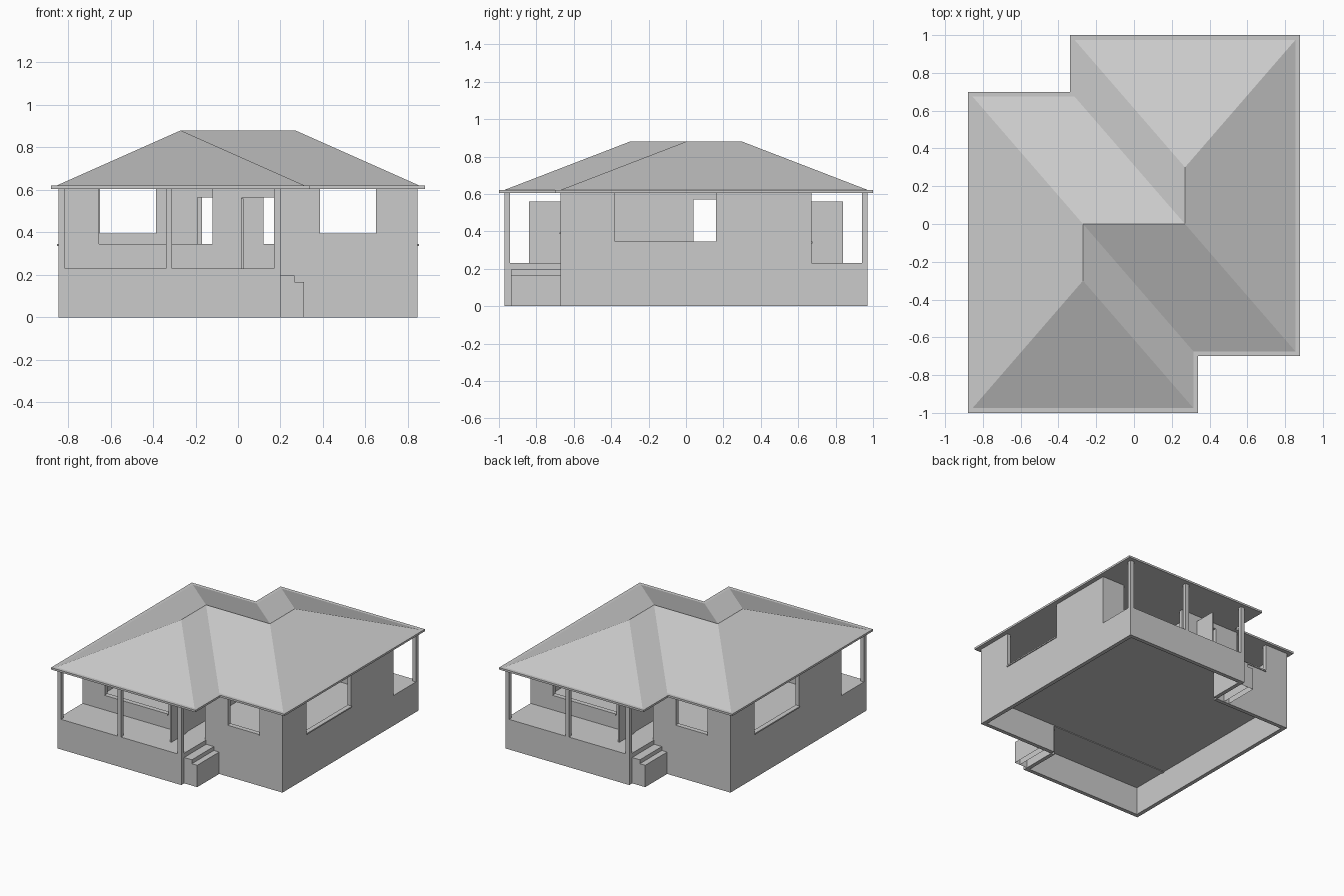
import bpy, bmesh
from mathutils import Matrix

cube = bpy.data.objects.get("Cube")
if cube:
    bpy.data.objects.remove(cube, do_unlink=True)

# One plain plaster grey for the whole house
grey = bpy.data.materials.new("plaster grey")
grey.use_nodes = True
colour = (0.6, 0.6, 0.6, 1)
grey.diffuse_color = colour
grey.node_tree.nodes["Principled BSDF"].inputs["Base Color"].default_value = colour

T = 0.03                              # wall and post thickness
HX, HY, PY = 0.845, 0.67, 0.97        # house half width, half depth, porch edge
PX = 0.20                             # end of the porch
FLOOR, EAVE, SILL = 0.23, 0.605, 0.345


def add_object(name, bm):
    bmesh.ops.recalc_face_normals(bm, faces=bm.faces)
    mesh = bpy.data.meshes.new(name)
    bm.to_mesh(mesh)
    bm.free()
    mesh.materials.append(grey)
    obj = bpy.data.objects.new(name, mesh)
    bpy.context.collection.objects.link(obj)
    return obj


def add_pair(name, bm):
    """One copy at the front and one turned half way round for the back."""
    front = add_object("front_" + name, bm)
    back = bpy.data.objects.new("back_" + name, front.data)
    back.matrix_world = Matrix.Rotation(3.14159265, 4, "Z")
    bpy.context.collection.objects.link(back)


def box(bm, x0, x1, y0, y1, z0, z1):
    size = Matrix.Diagonal((x1 - x0, y1 - y0, z1 - z0, 1))
    place = Matrix.Translation(((x0 + x1) / 2, (y0 + y1) / 2, (z0 + z1) / 2))
    bmesh.ops.create_cube(bm, size=1, matrix=place @ size)


def wall(bm, start, end, face, z0, openings=(), along_y=False):
    """Wall with openings (from, to, bottom, top), ordered along its length."""
    def piece(a, b, low, high, d0=face, d1=face + T):
        if b - a < 0.001 or high - low < 0.001:
            return
        if along_y:
            box(bm, d0, d1, a, b, low, high)
        else:
            box(bm, a, b, d0, d1, low, high)

    at = start
    for a, b, low, high in openings:
        piece(at, a, z0, EAVE)
        piece(a, b, z0, low)
        piece(a, b, high, EAVE)
        if low > FLOOR:               # thin projecting window sill
            out = 0.007
            if face > 0:
                piece(a, b, low - 0.01, low, face, face + T + out)
            else:
                piece(a, b, low - 0.01, low, face - out, face + T)
        at = b
    piece(at, end, z0, EAVE)


def prism(bm, points, z0, z1):
    face = bm.faces.new([bm.verts.new((x, y, z0)) for x, y in points])
    top = bmesh.ops.extrude_face_region(bm, geom=[face])["geom"]
    verts = [v for v in top if isinstance(v, bmesh.types.BMVert)]
    bmesh.ops.translate(bm, verts=verts, vec=(0, 0, z1 - z0))


# Wall behind the porch, with its long window and doorway
bm = bmesh.new()
wall(bm, -HX + T, PX, -HY, FLOOR - 0.02,
     [(-0.655, -0.12, SILL, EAVE), (0.02, 0.19, FLOOR, 0.565)])
add_pair("porch_wall", bm)

# Wall beside the porch, with a small window
bm = bmesh.new()
wall(bm, PX, HX - T, -HY, 0, [(0.385, 0.65, 0.395, EAVE)])
add_pair("room_wall", bm)

# Side wall with a long window
bm = bmesh.new()
wall(bm, -HY, HY, HX - T, 0, [(-0.38, 0.16, SILL, EAVE)], along_y=True)
add_pair("side_wall", bm)

# Partition with an inner doorway
bm = bmesh.new()
wall(bm, -HY + T, HY - T, -T / 2, FLOOR, [(0.04, 0.21, FLOOR, 0.57)], along_y=True)
add_object("partition_wall", bm)

# House floor, raised above the hollow base
bm = bmesh.new()
box(bm, -HX + T, HX - T, -HY + T, HY - T, FLOOR - 0.015, FLOOR)
add_object("house_floor", bm)

# Porch base walls and deck
bm = bmesh.new()
box(bm, -HX, PX, -PY, -PY + T, 0, FLOOR)
for x in (-HX, PX - T):
    box(bm, x, x + T, -PY + T, -HY, 0, FLOOR)
box(bm, -HX + T, PX - T, -PY + T, -HY, FLOOR - 0.015, FLOOR)
add_pair("porch_base", bm)

# Porch posts
bm = bmesh.new()
for x in (-HX, -0.34, PX - T):
    box(bm, x, x + T, -PY, -PY + T, FLOOR, EAVE)
add_pair("porch_posts", bm)

# Door standing open
bm = bmesh.new()
box(bm, 0.015, 0.025, -0.84, -HY, FLOOR, 0.56)
add_pair("door", bm)

# Side steps up to the porch, hollow underneath
bm = bmesh.new()
for x0, x1, top in ((PX, 0.265, 0.197), (0.265, 0.31, 0.167)):
    box(bm, x0, x1, -0.935, -HY, 0, top)
bottoms = [f for f in bm.faces if f.calc_center_median().z < 0.001]
bmesh.ops.delete(bm, geom=bottoms, context="FACES_ONLY")
add_pair("steps", bm)


def eave_line(inset):
    half = [(-0.88 + inset, -1 + inset), (0.34 - inset, -1 + inset),
            (0.34 - inset, -0.7 + inset), (0.88 - inset, -0.7 + inset)]
    return half + [(-x, -y) for x, y in half]


# Flat eave slab, also the ceiling
bm = bmesh.new()
prism(bm, eave_line(0), EAVE, 0.62)
add_object("eave_slab", bm)

# Hipped roof with two wings: corners 0-7, ridge points 8-11
bm = bmesh.new()
verts = [bm.verts.new((x, y, 0.62)) for x, y in eave_line(0.025)]
for x, y in ((-0.27, -0.3), (-0.27, 0), (0.27, 0.3), (0.27, 0)):
    verts.append(bm.verts.new((x, y, 0.88)))
slopes = [(0, 1, 8), (1, 2, 9, 8), (2, 3, 11, 9), (3, 4, 10, 11),
          (4, 5, 10), (5, 6, 11, 10), (6, 7, 9, 11), (7, 0, 8, 9)]
for slope in slopes:
    bm.faces.new([verts[i] for i in slope])
add_object("roof", bm)
